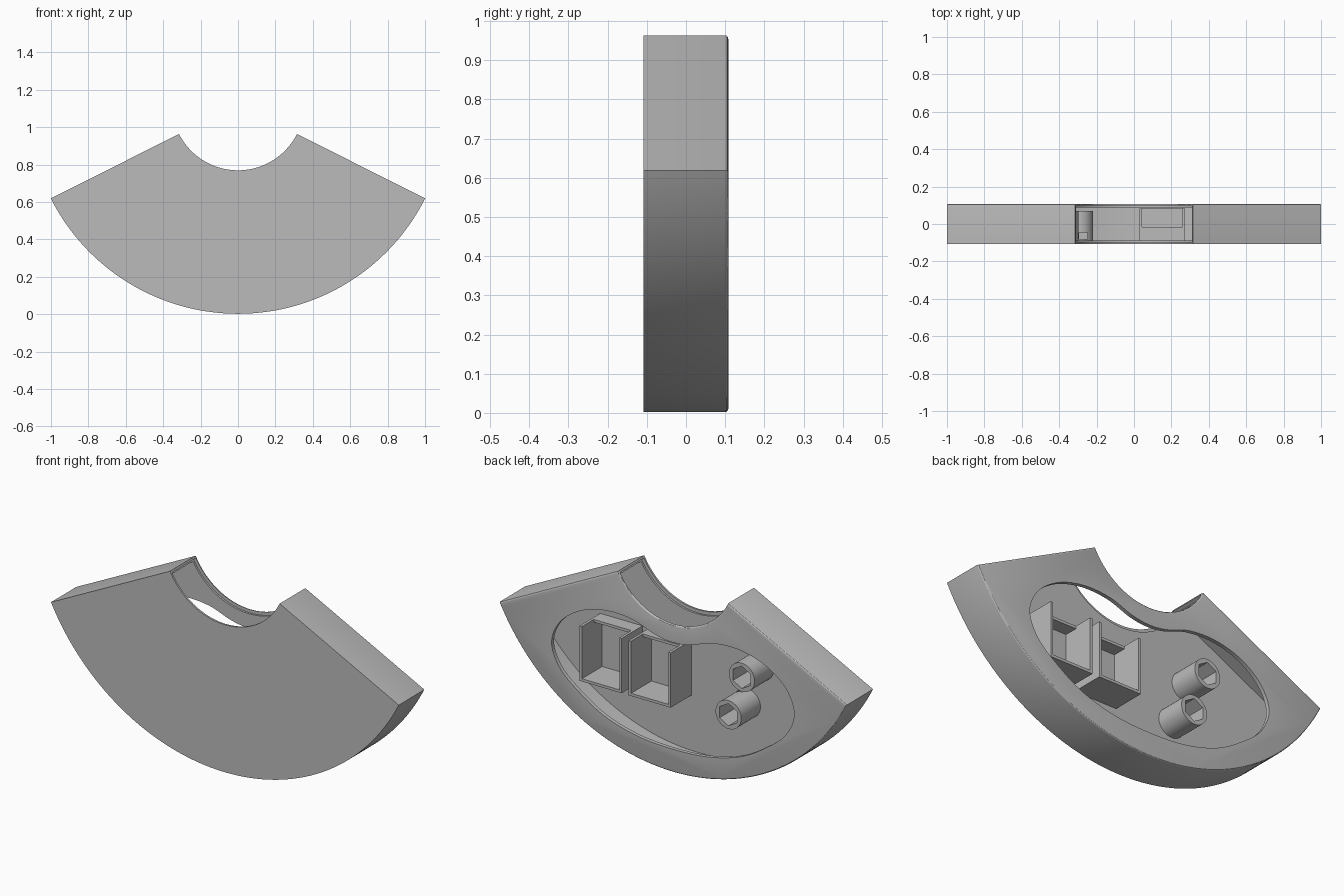
import bpy, bmesh
from math import sin, cos, pi, radians
from mathutils import Vector
from mathutils.geometry import interpolate_bezier

if "Cube" in bpy.data.objects:
    bpy.data.objects.remove(bpy.data.objects["Cube"], do_unlink=True)

CENTRE_Z = 1.122
HALF = radians(63.3)
OUTER, INNER = 1.12, 0.353
DEPTH = 0.108
WALL = 0.02

grey = bpy.data.materials.new("plain grey")
grey.use_nodes = True
grey.diffuse_color = (0.5, 0.5, 0.5, 1)
grey.node_tree.nodes["Principled BSDF"].inputs["Base Color"].default_value = (0.5, 0.5, 0.5, 1)


def prism(name, outline, y0, y1, bevel=0):
    """Extrude an (x, z) outline along y, optionally rounding the rear rim."""
    bm = bmesh.new()
    face = bm.faces.new([bm.verts.new((x, y0, z)) for x, z in outline])
    new = bmesh.ops.extrude_face_region(bm, geom=[face])["geom"]
    verts = [g for g in new if isinstance(g, bmesh.types.BMVert)]
    bmesh.ops.translate(bm, verts=verts, vec=(0, y1 - y0, 0))
    bmesh.ops.recalc_face_normals(bm, faces=bm.faces)
    if bevel:
        rim = [e for e in bm.edges if all(v.co.y > y1 - 0.001 for v in e.verts)]
        bmesh.ops.bevel(bm, geom=rim, offset=bevel, segments=3, profile=0.5, affect='EDGES')
    mesh = bpy.data.meshes.new(name)
    bm.to_mesh(mesh)
    bm.free()
    mesh.materials.append(grey)
    obj = bpy.data.objects.new(name, mesh)
    bpy.context.collection.objects.link(obj)
    return obj


def activate(obj):
    bpy.ops.object.select_all(action='DESELECT')
    obj.select_set(True)
    bpy.context.view_layer.objects.active = obj


def cut(obj, cutter):
    mod = obj.modifiers.new("cut", 'BOOLEAN')
    mod.operation, mod.solver, mod.object = 'DIFFERENCE', 'EXACT', cutter
    activate(obj)
    bpy.ops.object.modifier_apply(modifier=mod.name)
    bpy.data.objects.remove(cutter, do_unlink=True)


def smooth(obj):
    activate(obj)
    bpy.ops.object.shade_smooth_by_angle(angle=radians(30))


def arc(radius, half, count):
    steps = [half * (2 * i / count - 1) for i in range(count + 1)]
    return [(radius * sin(a), CENTRE_Z - radius * cos(a)) for a in steps]


def ring(x, z, radius, count):
    return [(x + radius * sin(2 * pi * i / count), z + radius * cos(2 * pi * i / count))
            for i in range(count)]


def rect(x0, x1, z0, z1):
    return [(x0, z0), (x1, z0), (x1, z1), (x0, z1)]


def wedge(radius, wall):
    """Pie slice whose straight sides lie a wall thickness inside the body."""
    return arc(radius, HALF - wall / radius, 72) + [(0, CENTRE_Z - wall / sin(HALF))]


def smooth_loop(points, steps):
    """Closed curve passing through all points."""
    p = [Vector((x, z, 0)) for x, z in points]
    out, n = [], len(p)
    for i in range(n):
        a, b, c, d = p[i - 1], p[i], p[(i + 1) % n], p[(i + 2) % n]
        seg = interpolate_bezier(b, b + (c - a) / 6, c - (d - b) / 6, c, steps + 1)
        out += [(v.x, v.y) for v in seg[:-1]]
    return out


# Hollow fan-shaped housing, open along its inner arc
housing = prism("housing", arc(OUTER, HALF, 96) + arc(INNER, HALF, 48)[::-1],
                -DEPTH, DEPTH, bevel=0.008)
inside = DEPTH - WALL
cut(housing, prism("cavity_cutter", wedge(1.09, WALL), -inside, inside))
cut(housing, prism("rim_cutter", wedge(0.37, 0.01), -0.098, 0.098))

# Bean-shaped opening in the rear plate
half_bean = [(0.1, 0.69), (0.23, 0.733), (0.38, 0.74), (0.53, 0.7), (0.65, 0.61),
             (0.698, 0.49), (0.65, 0.37), (0.54, 0.275), (0.39, 0.187), (0.2, 0.135)]
bean = [(0, 0.677)] + half_bean + [(0, 0.122)] + [(-x, z) for x, z in half_bean[::-1]]
cut(housing, prism("bean_cutter", smooth_loop(bean, 8), 0, 0.2))
smooth(housing)

# Two open trays on the inside of the front wall, each with a low upper wall
FLOOR = -inside - 0.005
T = 0.014
Z0, Z1 = 0.32, 0.605
for side, x0, x1 in (("inner", 0.03, 0.272), ("outer", 0.312, 0.555)):
    tray = prism(side + "_tray", rect(x0, x1, Z0, Z1), FLOOR, 0.083)
    cut(tray, prism("tray_cutter", rect(x0 + T, x1 - T, Z0 + T, Z1 - T), -inside + 0.004, 0.2))
    cut(tray, prism("top_cutter", rect(x0 + T, x1 - T, Z1 - 2 * T, Z1 + T), -0.015, 0.2))

# Two round posts with hexagonal sockets and a small notch near the base
for name, x, z in (("upper_post", -0.37, 0.58), ("lower_post", -0.293, 0.365)):
    post = prism(name, ring(x, z, 0.074, 40), FLOOR, 0.07)
    cut(post, prism("socket_cutter", ring(x, z, 0.058, 6), -inside + 0.004, 0.2))
    cut(post, prism("notch_cutter", rect(x, x + 0.045, z, z + 0.1), -0.08, -0.045))
    smooth(post)
